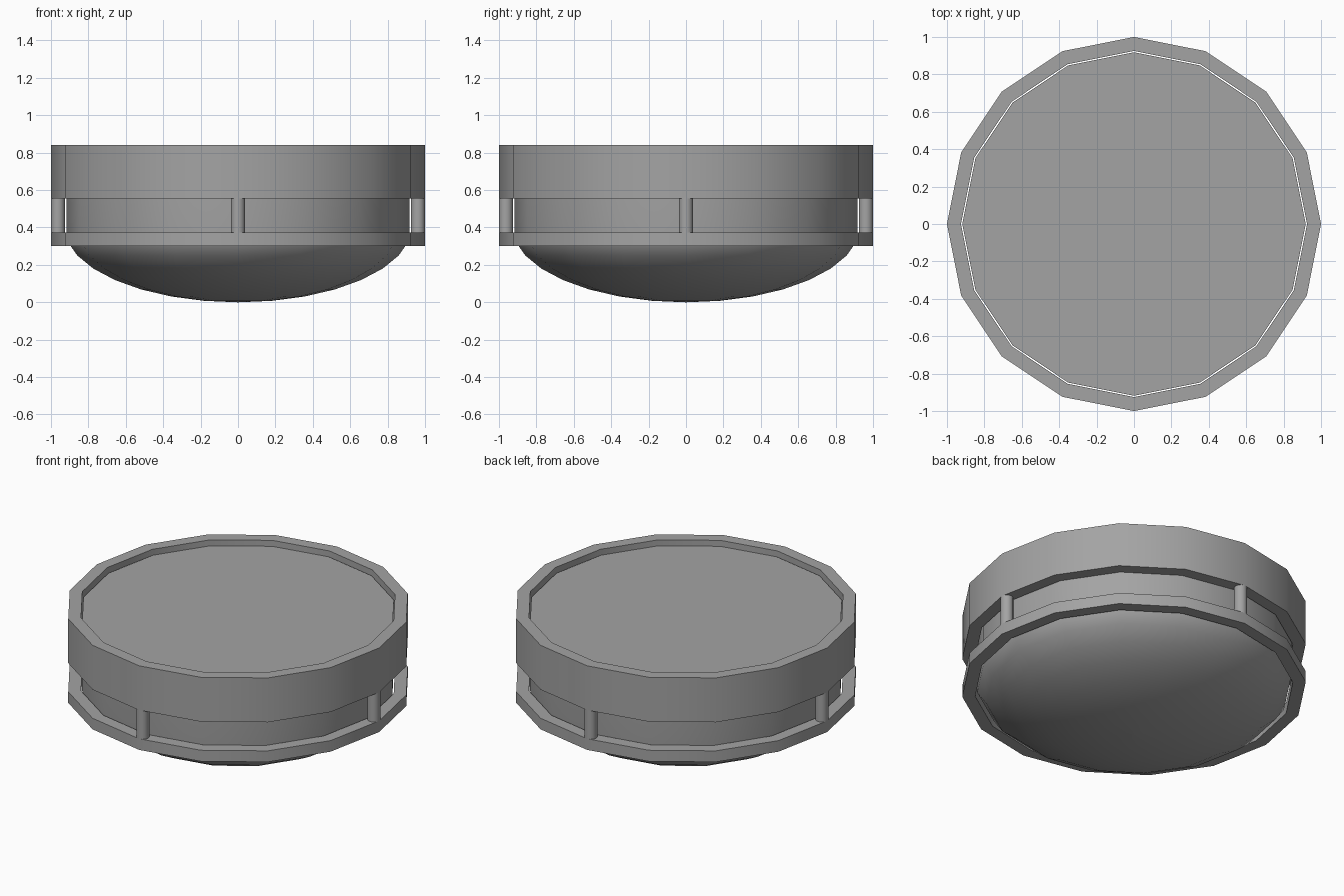
import bpy, math

if "Cube" in bpy.data.objects:
    bpy.data.objects.remove(bpy.data.objects["Cube"])

SIDES = 16

# Dark grey finish
grey = bpy.data.materials.new("dark_grey")
grey.diffuse_color = (0.37, 0.37, 0.37, 1)
grey.use_nodes = True
grey.node_tree.nodes["Principled BSDF"].inputs["Base Color"].default_value = grey.diffuse_color


def finish(name, verts, faces):
    mesh = bpy.data.meshes.new(name)
    mesh.from_pydata(verts, [], faces)
    mesh.materials.append(grey)
    obj = bpy.data.objects.new(name, mesh)
    bpy.context.collection.objects.link(obj)
    bpy.ops.object.select_all(action='DESELECT')
    obj.select_set(True)
    bpy.context.view_layer.objects.active = obj
    bpy.ops.object.shade_smooth_by_angle(angle=math.radians(35))
    return obj


def lathe(name, profile, closed=False, sides=SIDES, centre=(0, 0)):
    """Spin (radius, z) points, listed bottom to top on the outside.
    Closed profiles make rings; open ones get capped ends."""
    verts, faces = [], []
    n = len(profile)
    for r, z in profile:
        for s in range(sides):
            a = 2 * math.pi * s / sides
            verts.append((centre[0] + r * math.cos(a), centre[1] + r * math.sin(a), z))
    for i in range(n if closed else n - 1):
        j = (i + 1) % n
        for s in range(sides):
            t = (s + 1) % sides
            faces.append((i * sides + s, i * sides + t, j * sides + t, j * sides + s))
    if not closed:
        faces.append(tuple(reversed(range(sides))))
        faces.append(tuple(range((n - 1) * sides, n * sides)))
    return finish(name, verts, faces)


def ring(name, z0, z1, inner=0.925, outer=1.0):
    return lathe(name, [(inner, z0), (outer, z0), (outer, z1), (inner, z1)], closed=True)


# Body: domed bottom running into a straight drum with a flat top
R, DOME = 0.93, 0.405
body = [(0.002, 0.0)]
for k in range(1, 8):
    a = math.radians(11.25 * k)
    body.append((R * math.sin(a), DOME * (1 - math.cos(a))))
body += [(0.918, 0.375), (0.918, 0.805)]
lathe("bowl_body", body)

# Outer bands
ring("upper_band", 0.556, 0.84)
ring("lower_band", 0.302, 0.373)

# Four posts joining the bands
for i in range(4):
    a = i * math.pi / 2
    lathe(f"post_{i + 1}", [(0.038, 0.37), (0.038, 0.56)], sides=12,
          centre=(0.9625 * math.cos(a), 0.9625 * math.sin(a)))
